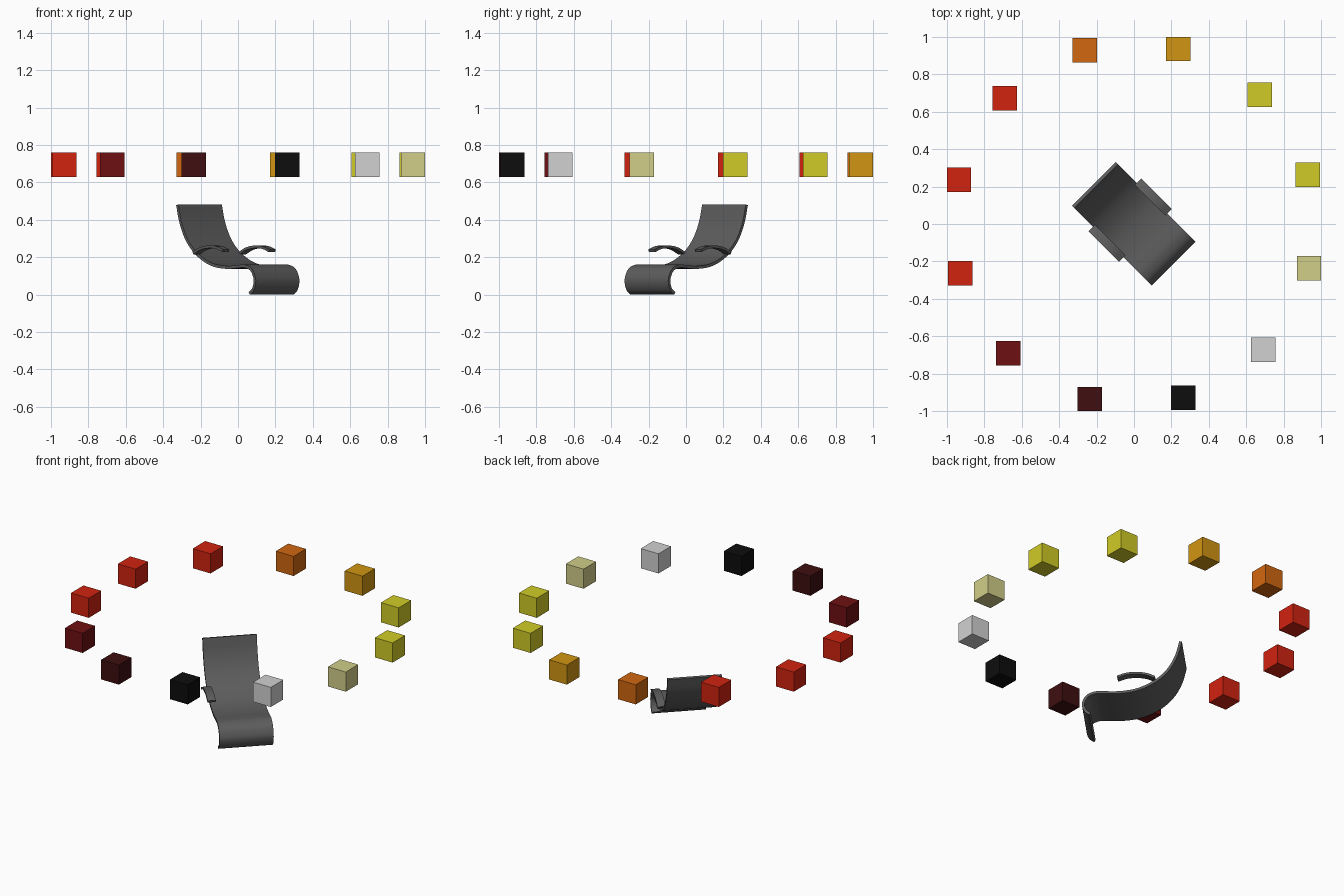
import bpy, math
from mathutils import Vector

old = bpy.data.objects.get("Cube")
if old:
    bpy.data.objects.remove(old, do_unlink=True)


def material(name, rgb):
    m = bpy.data.materials.new(name)
    m.use_nodes = True
    m.diffuse_color = (*rgb, 1)
    m.node_tree.nodes["Principled BSDF"].inputs["Base Color"].default_value = (*rgb, 1)
    return m


def smooth_path(points, steps=6):
    """Catmull-Rom curve through the profile points."""
    p = [Vector(q) for q in points]
    p = [2 * p[0] - p[1]] + p + [2 * p[-1] - p[-2]]
    out = []
    for a, b, c, d in zip(p, p[1:], p[2:], p[3:]):
        for i in range(steps):
            t = i / steps
            out.append(0.5 * (2 * b + (c - a) * t + (2 * a - 5 * b + 4 * c - d) * t ** 2
                              + (3 * b - a - 3 * c + d) * t ** 3))
    return out + [p[-2]]


def bent_strip(name, profile, t0, t1, thickness, mat):
    """Sweep a (forward, up) profile sideways and thicken it."""
    path = smooth_path(profile)
    verts = [(q.x, t, q.y) for q in path for t in (t0, t1)]
    faces = [(2 * i, 2 * i + 1, 2 * i + 3, 2 * i + 2) for i in range(len(path) - 1)]
    me = bpy.data.meshes.new(name)
    me.from_pydata(verts, [], faces)
    me.materials.append(mat)
    ob = bpy.data.objects.new(name, me)
    bpy.context.collection.objects.link(ob)
    ob.rotation_euler.z = math.radians(-45)
    solid = ob.modifiers.new("Thickness", "SOLIDIFY")
    solid.thickness = thickness
    solid.offset = 0
    bpy.ops.object.select_all(action="DESELECT")
    bpy.context.view_layer.objects.active = ob
    ob.select_set(True)
    bpy.ops.object.modifier_apply(modifier=solid.name)
    bpy.ops.object.shade_smooth_by_angle(angle=math.radians(35))
    return ob


# Lounge chair: one sheet forming backrest, seat and rolled front foot
chair = material("chair grey", (0.11, 0.11, 0.11))
shell = [(-.295, .48), (-.27, .385), (-.228, .30), (-.17, .235), (-.10, .188),
         (-.03, .16), (.04, .148), (.11, .146), (.17, .151), (.22, .151),
         (.265, .132), (.289, .09), (.289, .055), (.275, .025), (.25, .006)]
bent_strip("chair_shell", shell, -.165, .165, .016, chair)

# Arched armrests
arm = [(-.141, .222), (-.09, .245), (-.03, .255), (.03, .252), (.083, .235)]
for side, label in ((1, "left"), (-1, "right")):
    bent_strip(label + "_armrest", arm, side * .15, side * .20, .014, chair)

# Ring of floating colour cubes, counter-clockwise from the front
palette = {
    "black": (.004, .004, .004),
    "light grey": (.64, .64, .64),
    "pale yellow": (.64, .62, .25),
    "yellow": (.64, .60, .02),
    "amber": (.64, .30, .006),
    "orange": (.64, .135, .005),
    "red": (.64, .017, .005),
    "dark red": (.155, .005, .006),
    "maroon": (.05, .0045, .005),
}
mats = {n: material(n, c) for n, c in palette.items()}
order = ["black", "light grey", "pale yellow", "yellow", "yellow", "amber",
         "orange", "red", "red", "red", "dark red", "maroon"]
for i, colour in enumerate(order):
    a = math.radians(-74.2 + 30 * i)
    bpy.ops.mesh.primitive_cube_add(
        size=.13, location=(.965 * math.cos(a), .965 * math.sin(a), .695))
    ob = bpy.context.object
    ob.name = f"ring_cube_{i + 1}"
    ob.data.materials.append(mats[colour])
